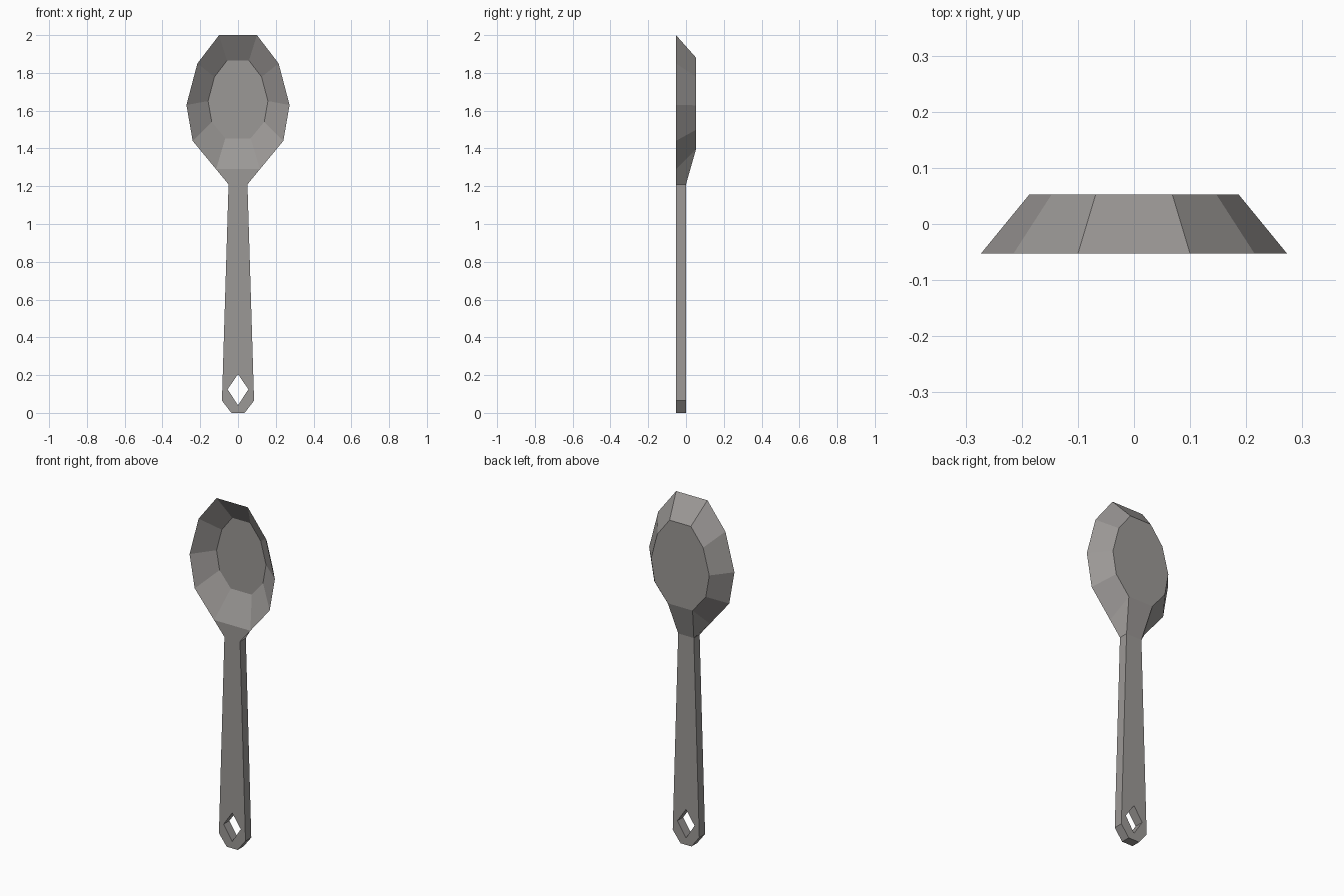
import bpy, bmesh

if "Cube" in bpy.data.objects:
    bpy.data.objects.remove(bpy.data.objects["Cube"])

FRONT, MID, BACK = -0.053, 0.0, 0.053
INNER = 0.03
NECK_Z, NECK_X = 1.21, 0.05

metal = bpy.data.materials.new("dark_metal")
metal.diffuse_color = (0.33, 0.315, 0.305, 1)
metal.use_nodes = True
metal.node_tree.nodes["Principled BSDF"].inputs["Base Color"].default_value = metal.diffuse_color


def finish(name, bm):
    bmesh.ops.recalc_face_normals(bm, faces=bm.faces)
    mesh = bpy.data.meshes.new(name)
    bm.to_mesh(mesh)
    bm.free()
    mesh.materials.append(metal)
    obj = bpy.data.objects.new(name, mesh)
    bpy.context.collection.objects.link(obj)
    return obj


# Bowl: rim, inner floor and back floor are scaled copies of one ten-sided ring
half = [(0.10, 2.0), (0.215, 1.85), (0.273, 1.63), (0.24, 1.44), (0.116, 1.29)]
bm = bmesh.new()


def ring(scale, centre_z, y):
    pts = [(x * scale, centre_z + (z - centre_z) * scale) for x, z in half]
    pts += [(-x, z) for x, z in reversed(pts)]
    return [bm.verts.new((x, y, z)) for x, z in pts]


rim = ring(1, 0, FRONT)
inner = ring(0.58, 1.68, INNER)
back = ring(0.682, 1.625, BACK)
bm.faces.new(inner)
bm.faces.new(back)
for i in range(10):
    j = (i + 1) % 10
    bm.faces.new((rim[i], rim[j], inner[j], inner[i]))
    if i != 4:
        bm.faces.new((rim[i], rim[j], back[j], back[i]))

# Neck: blends the bottom of the bowl into the handle
nf = [bm.verts.new((s * NECK_X, FRONT, NECK_Z)) for s in (1, -1)]
nb = [bm.verts.new((s * NECK_X, MID, NECK_Z)) for s in (1, -1)]
bm.faces.new((rim[4], rim[5], nf[1], nf[0]))
bm.faces.new((back[4], back[5], nb[1], nb[0]))
for k in (0, 1):
    bm.faces.new((rim[4 + k], nf[k], nb[k], back[4 + k]))
finish("bowl", bm)

# Handle: half outline including the diamond hanging hole, mirrored across x
outline = [(0, 0), (0.035, 0), (0.085, 0.065), (NECK_X, NECK_Z), (0, NECK_Z),
           (0, 0.205), (0.055, 0.125), (0, 0.04)]
bm = bmesh.new()
front, rear = [[bm.verts.new((x, y, z)) for x, z in outline] for y in (FRONT, MID)]
bm.faces.new(front)
bm.faces.new(rear)
for i in (0, 1, 2, 5, 6):
    bm.faces.new((front[i], front[i + 1], rear[i + 1], rear[i]))
handle = finish("handle", bm)
mirror = handle.modifiers.new("mirror", 'MIRROR')
mirror.use_clip = True
